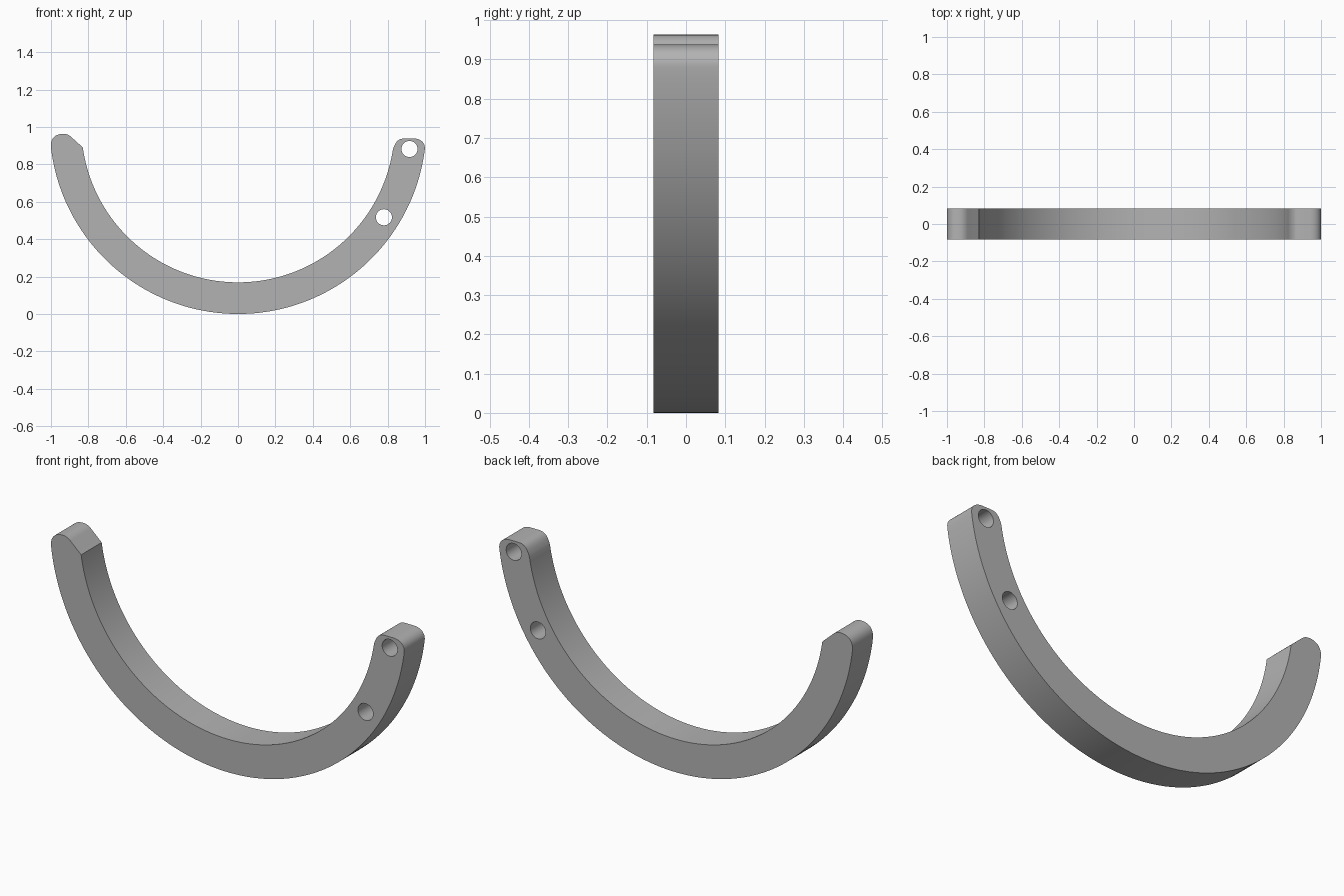
import bpy, bmesh, math
from mathutils import Vector
from mathutils.geometry import interpolate_bezier

cube = bpy.data.objects.get("Cube")
if cube:
    bpy.data.objects.remove(cube, do_unlink=True)

R_OUT, R_IN, HALF = 1.007, 0.838, 0.083
HOLES = [(0.917, 0.882), (0.78, 0.517)]
HOLE_R = 0.043

grey = bpy.data.materials.new("plain grey")
grey.use_nodes = True
colour = (0.45, 0.45, 0.45, 1)
grey.diffuse_color = colour
grey.node_tree.nodes["Principled BSDF"].inputs["Base Color"].default_value = colour


def arc(radius, x0, z0, x1, z1, n=96):
    """Points on the ring circle between two directions, through the bottom."""
    a0 = math.atan2(x0, R_OUT - z0)
    a1 = math.atan2(x1, R_OUT - z1)
    angles = [a0 + (a1 - a0) * i / n for i in range(n + 1)]
    return [(radius * math.sin(a), R_OUT - radius * math.cos(a)) for a in angles]


def bezier(a, b, c, d, n=12):
    pts = interpolate_bezier(*[Vector((x, z, 0)) for x, z in (a, b, c, d)], n)
    return [(p.x, p.y) for p in pts]


def prism(name, outline, half):
    """Extrude an x-z outline symmetrically along y."""
    bm = bmesh.new()
    face = bm.faces.new([bm.verts.new((x, -half, z)) for x, z in outline])
    new = bmesh.ops.extrude_face_region(bm, geom=[face])["geom"]
    verts = [v for v in new if isinstance(v, bmesh.types.BMVert)]
    bmesh.ops.translate(bm, verts=verts, vec=(0, 2 * half, 0))
    bmesh.ops.recalc_face_normals(bm, faces=bm.faces)
    mesh = bpy.data.meshes.new(name)
    bm.to_mesh(mesh)
    bm.free()
    obj = bpy.data.objects.new(name, mesh)
    bpy.context.collection.objects.link(obj)
    mesh.materials.append(grey)
    return obj


# Curved bar: outer arc, rounded right tip, inner arc, hooked left tip
outer = arc(R_OUT, -1.0, 0.89, 1.0, 0.88)
inner = arc(R_IN, 0.834, 0.88, -0.832, 0.89)
crown_a, crown_b = (0.89, 0.938), (0.94, 0.938)
left_tip = (bezier(outer[-1], (1.003, 0.916), (0.975, 0.938), crown_b)
            + bezier(crown_a, (0.855, 0.938), (0.842, 0.92), inner[0]))
peak, slope = (-0.934, 0.963), (-0.888, 0.943)
right_tip = (bezier(slope, (-0.9, 0.955), (-0.915, 0.963), peak)
             + bezier(peak, (-0.975, 0.963), (-1.005, 0.94), outer[0])[1:])
outline = outer + left_tip[1:-1] + inner + right_tip[:-1]
bar = prism("curved_bar", outline, HALF)

# Drilled holes
for i, (cx, cz) in enumerate(HOLES):
    ring = [(cx + HOLE_R * math.cos(t * math.tau / 48),
             cz + HOLE_R * math.sin(t * math.tau / 48)) for t in range(48)]
    cutter = prism(f"hole_cutter_{i + 1}", ring, HALF * 2)
    cutter.hide_render = True
    cutter.hide_set(True)
    mod = bar.modifiers.new("hole", 'BOOLEAN')
    mod.operation, mod.solver, mod.object = 'DIFFERENCE', 'EXACT', cutter

# Bake the cuts, remove the cutters, smooth the curved walls
bpy.context.view_layer.update()
cut = bpy.data.meshes.new_from_object(
    bar.evaluated_get(bpy.context.evaluated_depsgraph_get()))
cutters = [m.object for m in bar.modifiers]
bar.modifiers.clear()
bar.data = cut
for c in cutters:
    bpy.data.objects.remove(c, do_unlink=True)
bpy.ops.object.select_all(action='DESELECT')
bar.select_set(True)
bpy.context.view_layer.objects.active = bar
bpy.ops.object.shade_smooth_by_angle(angle=math.radians(30))
